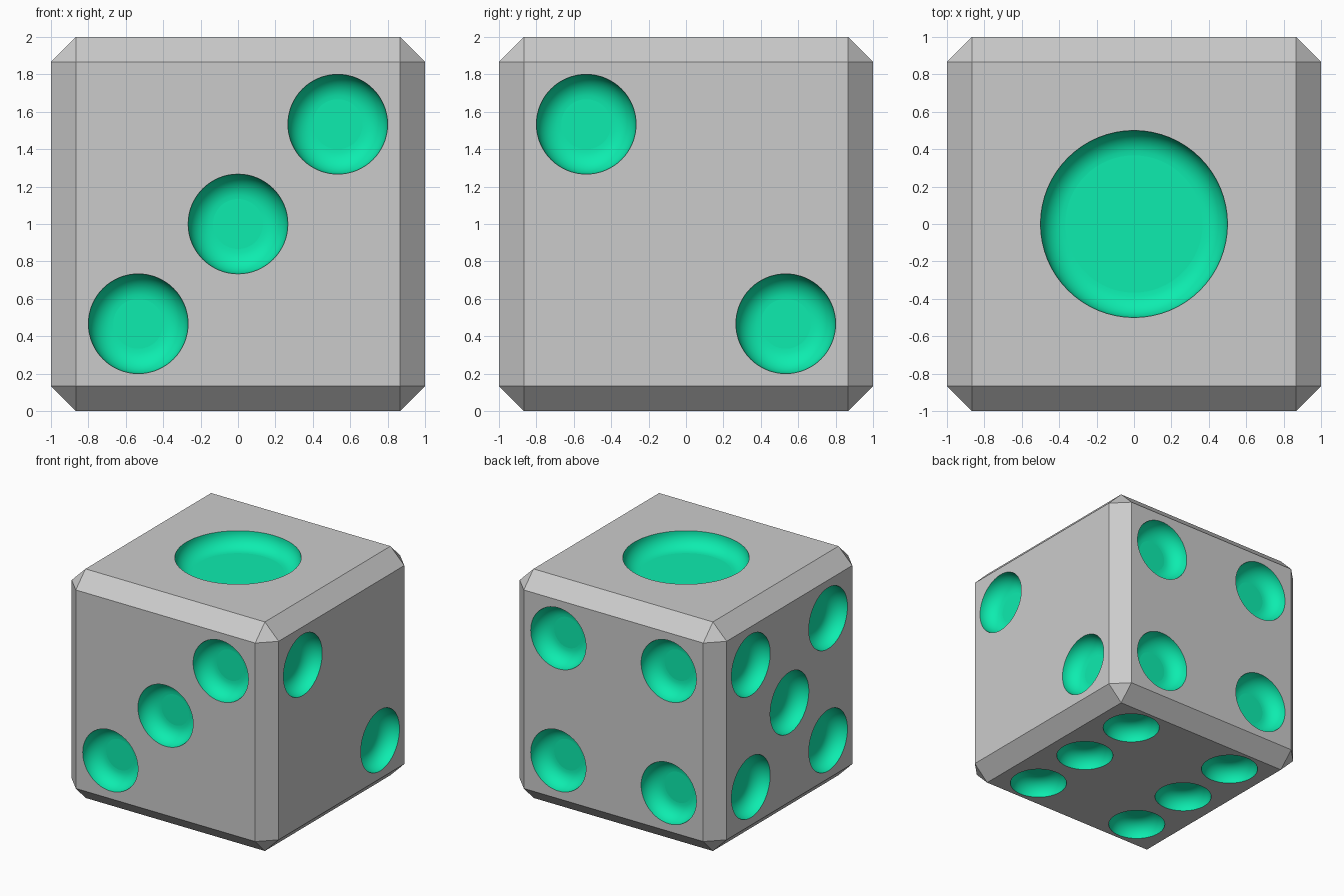
import bpy, bmesh
from math import pi, sin, cos
from mathutils import Vector, Matrix

if "Cube" in bpy.data.objects:
    bpy.data.objects.remove(bpy.data.objects["Cube"])

U = 1 / 7.5            # bevel width and bowl fillet radius
P = 4 * U              # usual spot offset
SEG, ARC = 64, 10


def material(name, rgb):
    m = bpy.data.materials.new(name)
    m.diffuse_color = (*rgb, 1)
    m.use_nodes = True
    m.node_tree.nodes["Principled BSDF"].inputs["Base Color"].default_value = m.diffuse_color
    return m


def finish(bm, name, mat):
    mesh = bpy.data.meshes.new(name)
    bm.to_mesh(mesh)
    bm.free()
    mesh.materials.append(mat)
    ob = bpy.data.objects.new(name, mesh)
    bpy.context.collection.objects.link(ob)
    return ob


def add_bowl(bm, r, matrix):
    """Flat-floored round bowl with a quarter-round wall, opening along local +z."""
    profile = [(r - U + U * sin(a), -U * cos(a))
               for a in (pi / 2 * i / ARC for i in range(ARC + 1))] + [(r, 0.08)]
    rings = [[bm.verts.new(matrix @ Vector((q * cos(2 * pi * k / SEG), q * sin(2 * pi * k / SEG), z)))
              for k in range(SEG)] for q, z in profile]
    for lo, hi in zip(rings, rings[1:]):
        for k in range(SEG):
            n = (k + 1) % SEG
            bm.faces.new((lo[k], lo[n], hi[n], hi[k]))
    bm.faces.new(rings[0][::-1])
    bm.faces.new(rings[-1])


# Body: chamfered cube
bm = bmesh.new()
bmesh.ops.create_cube(bm, size=2, matrix=Matrix.Translation((0, 0, 1)))
bmesh.ops.bevel(bm, geom=bm.edges[:], offset=U, segments=1, affect='EDGES')
body = finish(bm, "dice_body", material("body_grey", (0.8, 0.8, 0.8)))

# Spots: (outward normal, local right, local up, radius, positions)
X, Y, Z = Vector((1, 0, 0)), Vector((0, 1, 0)), Vector((0, 0, 1))
corners = [(a, b) for a in (-P, P) for b in (-P, P)]
faces = [
    (Z, X, Y, 0.5, [(0, 0)]),
    (X, Y, Z, 2 * U, [(-P, P), (P, -P)]),
    (-Y, X, Z, 2 * U, [(-P, -P), (0, 0), (P, P)]),
    (Y, -X, Z, 2 * U, corners),
    (-X, -Y, Z, 2 * U, corners + [(0, 0)]),
    (-Z, X, -Y, 1.75 * U, [(a, b) for a in (-P, P) for b in (-4.5 * U, 0, 4.5 * U)]),
]
bm = bmesh.new()
for n, right, up, r, spots in faces:
    turn = Matrix((right, up, n)).transposed().to_4x4()
    for a, b in spots:
        add_bowl(bm, r, Matrix.Translation(Z + n + right * a + up * b) @ turn)
bmesh.ops.recalc_face_normals(bm, faces=bm.faces)
green = material("spot_green", (0.004, 0.84, 0.43))
cutter = finish(bm, "spot_cutter", green)
cutter.hide_render = True

# Carve the spots, keeping their colour
mod = body.modifiers.new("spots", 'BOOLEAN')
mod.operation = 'DIFFERENCE'
mod.solver = 'EXACT'
mod.material_mode = 'TRANSFER'
mod.object = cutter
bpy.context.view_layer.objects.active = body
body.select_set(True)
bpy.ops.object.modifier_apply(modifier=mod.name)
bpy.data.objects.remove(cutter)

# Smooth only the rounded bowl walls
for f in body.data.polygons:
    curved = max(abs(c) for c in f.normal) < 0.9999
    f.use_smooth = curved and body.data.materials[f.material_index] == green
